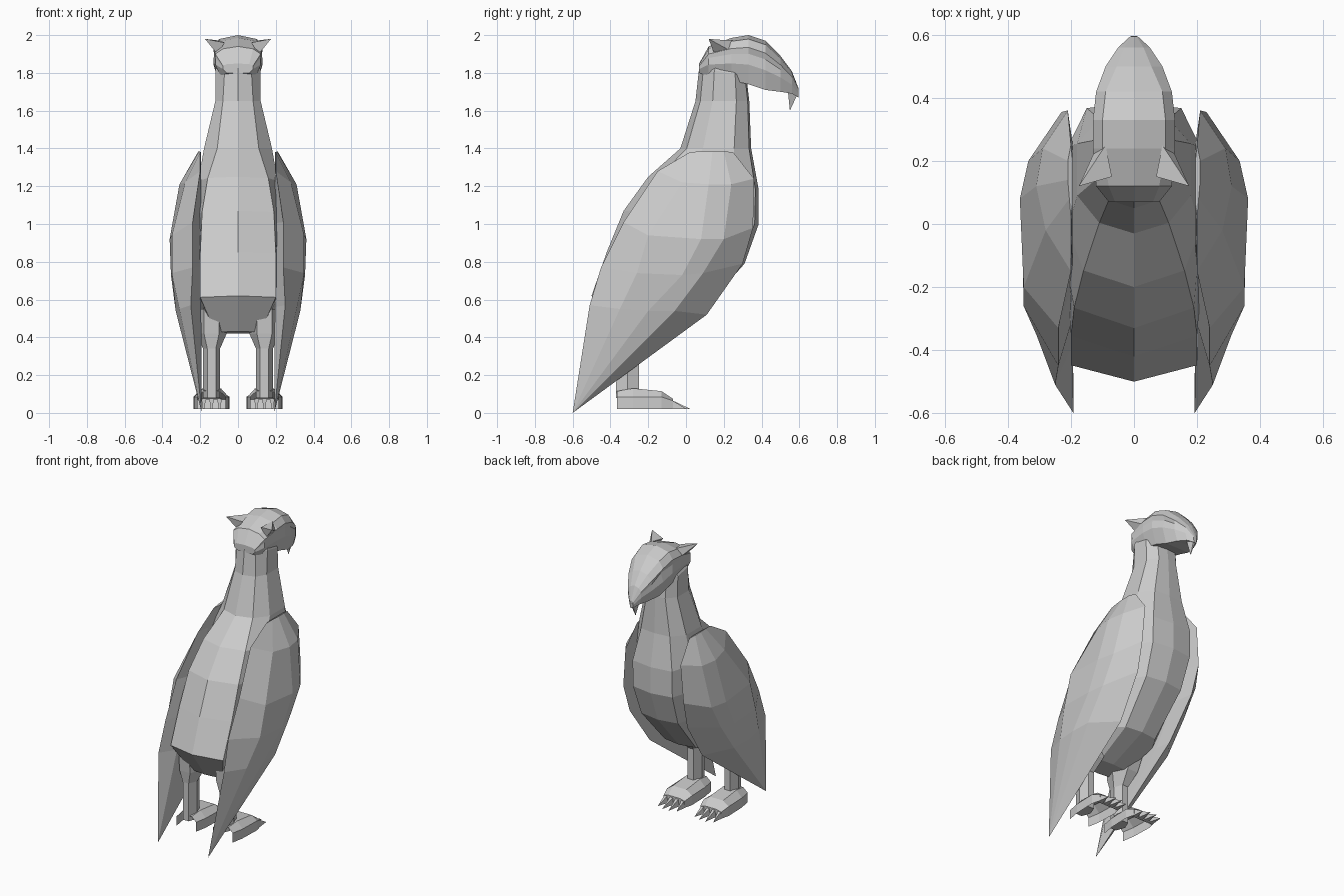
import bpy
import bmesh
from mathutils import Vector

default_cube = bpy.data.objects.get("Cube")
if default_cube:
    bpy.data.objects.remove(default_cube)

grey = bpy.data.materials.new("plain_grey")
grey.use_nodes = True
grey.diffuse_color = (0.6, 0.6, 0.6, 1)
grey.node_tree.nodes["Principled BSDF"].inputs["Base Color"].default_value = (0.6, 0.6, 0.6, 1)


def finish(name, bm, mirror=False, symmetric=False):
    """Turn a bmesh into a flat shaded object, with a mirrored twin if asked."""
    bmesh.ops.remove_doubles(bm, verts=bm.verts, dist=0.001)
    bmesh.ops.recalc_face_normals(bm, faces=bm.faces)
    sides = [("", 1)] if symmetric or not mirror else [("left_", 1), ("right_", -1)]
    for prefix, sign in sides:
        mesh = bpy.data.meshes.new(prefix + name)
        bm.to_mesh(mesh)
        if sign < 0:
            for vert in mesh.vertices:
                vert.co.x *= -1
            mesh.flip_normals()
        mesh.materials.append(grey)
        bpy.context.collection.objects.link(bpy.data.objects.new(prefix + name, mesh))


def loft(rings, bm=None, cap_start=True, cap_end=True):
    """Skin a list of closed rings that have equal point counts."""
    bm = bm or bmesh.new()
    rows = [[bm.verts.new(point) for point in ring] for ring in rings]
    for low, high in zip(rows, rows[1:]):
        for i in range(len(low)):
            j = (i + 1) % len(low)
            bm.faces.new((low[i], low[j], high[j], high[i]))
    if cap_start:
        bm.faces.new(rows[0][::-1])
    if cap_end:
        bm.faces.new(rows[-1])
    return bm


def spike(bm, base, tip):
    """Add a pointed horn or claw over a base outline."""
    point = bm.verts.new(tip)
    verts = [bm.verts.new(co) for co in base]
    for a, b in zip(verts, verts[1:] + verts[:1]):
        bm.faces.new((a, b, point))
    bm.faces.new(verts[::-1])


def both_halves(half):
    """Complete a ring whose first and last points lie on the centre plane."""
    return half + [(-x, y, z) for x, y, z in half[-2:0:-1]]


# Body and neck: back y/z, chest y/z, then back, side and chest half widths
body_sections = [
    (-.36, .43, -.2, .42, .12, .13, .1),
    (-.5, .62, .08, .53, .2, .2, .12),
    (-.42, .85, .31, .79, .2, .21, .14),
    (-.33, 1.07, .385, 1, .19, .22, .15),
    (-.2, 1.25, .385, 1.18, .16, .21, .15),
    (-.03, 1.4, .345, 1.4, .11, .18, .11),
    (.05, 1.65, .335, 1.65, .08, .12, .07),
    (.07, 1.83, .32, 1.78, .07, .12, .07),
    (.12, 1.9, .3, 1.8, .06, .1, .06),
]


def body_ring(yb, zb, yf, zf, back, side, chest):
    layout = [(0, 0), (back, .09), (side, .32), (side, .76), (chest, .97), (0, 1)]
    return both_halves([(x, yb + t * (yf - yb), zb + t * (zf - zb)) for x, t in layout])


finish("body_and_neck", loft([body_ring(*s) for s in body_sections]))

# Head and upper beak: y, crown z, jaw z, crown half width, cheek half width
head_sections = [
    (.07, 1.85, 1.8, .06, .08),
    (.12, 1.94, 1.78, .08, .12),
    (.24, 1.985, 1.76, .1, .13),
    (.33, 2, 1.74, .1, .13),
    (.42, 1.97, 1.71, .09, .12),
    (.5, 1.89, 1.7, .055, .09),
    (.56, 1.81, 1.69, .03, .05),
    (.595, 1.72, 1.67, .008, .012),
]


def head_ring(y, top, jaw, crown, cheek):
    height = top - jaw
    eye = cheek * (.85 if .4 < y < .45 else .98)
    return both_halves([
        (0, y, top), (crown, y, top - height * .08), (cheek, y, top - height * .25),
        (eye, y, top - height * .38), (cheek, y, top - height * .6),
        (cheek * .75, y, jaw), (0, y, jaw)])


finish("head", loft([head_ring(*s) for s in head_sections]))

# Hooked beak tip
beak = bmesh.new()
spike(beak, [(.025, .54, 1.7), (-.025, .54, 1.7), (-.01, .596, 1.7), (.01, .596, 1.7)], (0, .55, 1.6))
finish("beak_hook", beak)

# Ear tufts swept outwards and back
tuft = bmesh.new()
spike(tuft, [(.09, .25, 1.97), (.125, .23, 1.92), (.11, .15, 1.9), (.07, .15, 1.96)], (.175, .12, 1.98))
finish("ear_tuft", tuft, mirror=True)

# Folded wings: each row runs from the rear edge over the bulge to the front edge
wing_rows = [
    [(.2, .02, 1.38), (.205, .08, 1.385), (.21, .14, 1.385), (.21, .2, 1.385), (.2, .25, 1.38)],
    [(.2, -.15, 1.28), (.28, -.02, 1.22), (.31, .12, 1.21), (.29, .24, 1.21), (.21, .36, 1.24)],
    [(.24, -.33, 1.01), (.35, -.2, .94), (.362, .08, .92), (.335, .2, .92), (.23, .355, .98)],
    [(.24, -.45, .77), (.35, -.26, .74), (.355, -.02, .73), (.33, .09, .74), (.22, .3, .79)],
    [(.25, -.51, .57), (.31, -.35, .55), (.33, -.2, .54), (.325, -.06, .54), (.2, .11, .52)],
    [(.192, -.6, 0)] * 5,
]


def wing_ring(row):
    rear, front = Vector(row[0]), Vector(row[-1])
    inner = [front.lerp(rear, t) for t in (.2, .8)]
    for point in inner:
        point.x = min(point.x, .195)
    return [*row, *inner]


finish("wing", loft([wing_ring(row) for row in wing_rows], cap_end=False), mirror=True)


# Legs: six sided shanks that widen into the thighs
def leg_ring(z, y, rx, ry):
    layout = [(-1, 0), (-.5, -1), (.5, -1), (1, 0), (.5, 1), (-.5, 1)]
    return [(.14 + rx * u, y + ry * v, z) for u, v in layout]


leg_sections = [(.08, -.31, .045, .06), (.34, -.31, .045, .06), (.42, -.28, .08, .1), (.55, -.25, .08, .14)]
finish("leg", loft([leg_ring(*s) for s in leg_sections]), mirror=True)


# Feet: hollow domed shells, open at the heel and sole
def foot_arch(y, half, shoulder, top):
    c = .14
    return [(c - half, y, .02), (c - half, y, shoulder), (c - half * .55, y, top),
            (c + half * .55, y, top), (c + half, y, shoulder), (c + half, y, .02)]


foot = bmesh.new()
arches = [foot_arch(*s) for s in [(-.365, .075, .085, .115), (-.28, .09, .085, .13),
                                  (-.13, .095, .085, .115), (-.07, .08, .065, .075)]]
rows = [[foot.verts.new(p) for p in arch] for arch in arches]
for low, high in zip(rows, rows[1:]):
    for i in range(len(low) - 1):
        foot.faces.new((low[i], high[i], high[i + 1], low[i + 1]))
foot.faces.new(rows[-1])
finish("foot", foot, mirror=True)

# Claws: four per foot, fanned slightly
claws = bmesh.new()
for k in (-1.5, -.5, .5, 1.5):
    x = .14 + k * .042
    reach = .035 - abs(k) * .02
    spike(claws, [(x - .02, -.09, .02), (x + .02, -.09, .02), (x + .012, -.08, .07), (x - .012, -.08, .07)],
          (x + k * .006, reach, .02))
finish("claws", claws, mirror=True)
